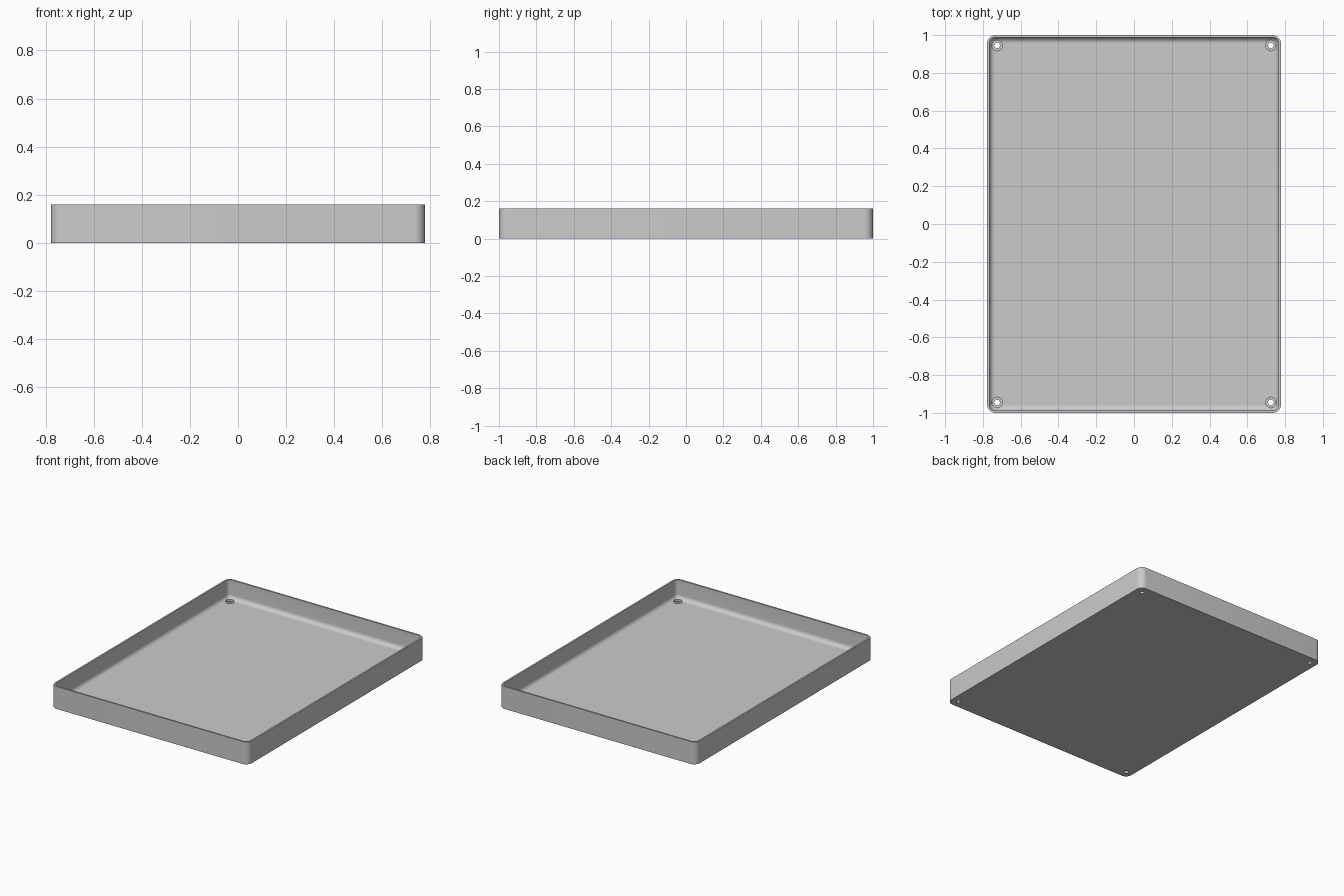
import bpy, bmesh, math

cube = bpy.data.objects.get("Cube")
if cube:
    bpy.data.objects.remove(cube, do_unlink=True)

HALF_X, HALF_Y, HEIGHT = 0.778, 1.0, 0.16
CORNER, WALL, FLOOR, FILLET = 0.045, 0.012, 0.025, 0.03
HOLE_X, HOLE_Y = 0.725, 0.945

grey = bpy.data.materials.new("plain grey")
grey.use_nodes = True
colour = (0.6, 0.6, 0.6, 1)
grey.diffuse_color = colour
grey.node_tree.nodes["Principled BSDF"].inputs["Base Color"].default_value = colour


def loft(name, rings):
    """Skin a stack of equal-length point rings and cap both ends."""
    bm = bmesh.new()
    loops = [[bm.verts.new(p) for p in ring] for ring in rings]
    n = len(loops[0])
    for a, b in zip(loops, loops[1:]):
        for i in range(n):
            j = (i + 1) % n
            bm.faces.new((a[i], a[j], b[j], b[i]))
    bm.faces.new(loops[0][::-1])
    bm.faces.new(loops[-1])
    bmesh.ops.recalc_face_normals(bm, faces=bm.faces)
    mesh = bpy.data.meshes.new(name)
    bm.to_mesh(mesh)
    bm.free()
    mesh.materials.append(grey)
    obj = bpy.data.objects.new(name, mesh)
    bpy.context.collection.objects.link(obj)
    return obj


def rounded_rect(inset, z, steps=8):
    r = CORNER - inset
    points = []
    for quarter, (sx, sy) in enumerate(((1, 1), (-1, 1), (-1, -1), (1, -1))):
        for i in range(steps + 1):
            a = (quarter + i / steps) * math.pi / 2
            points.append((sx * (HALF_X - CORNER) + r * math.cos(a),
                           sy * (HALF_Y - CORNER) + r * math.sin(a), z))
    return points


def circle(x, y, r, z, sides=32):
    return [(x + r * math.cos(math.tau * i / sides),
             y + r * math.sin(math.tau * i / sides), z) for i in range(sides)]


# Tray shell: outer wall, rim, inner wall, then the fillet down to the floor
profile = [(0, 0), (0, HEIGHT), (WALL, HEIGHT)]
for i in range(9):
    a = i / 8 * math.pi / 2
    profile.append((WALL + FILLET * (1 - math.cos(a)),
                    FLOOR + FILLET * (1 - math.sin(a))))
tray = loft("tray", [rounded_rect(inset, z) for inset, z in profile])

# Stepped screw holes in the four corners
bpy.context.view_layer.objects.active = tray
tray.select_set(True)
for sx in (-1, 1):
    for sy in (-1, 1):
        steps = [(0.015, -0.02), (0.015, 0.015), (0.028, 0.015), (0.028, 0.1)]
        cutter = loft("hole_cutter", [circle(sx * HOLE_X, sy * HOLE_Y, r, z)
                                      for r, z in steps])
        cutter.hide_render = True
        cut = tray.modifiers.new("screw hole", 'BOOLEAN')
        cut.operation = 'DIFFERENCE'
        cut.solver = 'EXACT'
        cut.object = cutter
        bpy.ops.object.modifier_apply(modifier=cut.name)
        bpy.data.objects.remove(cutter, do_unlink=True)

bpy.ops.object.shade_smooth_by_angle(angle=math.radians(30))
